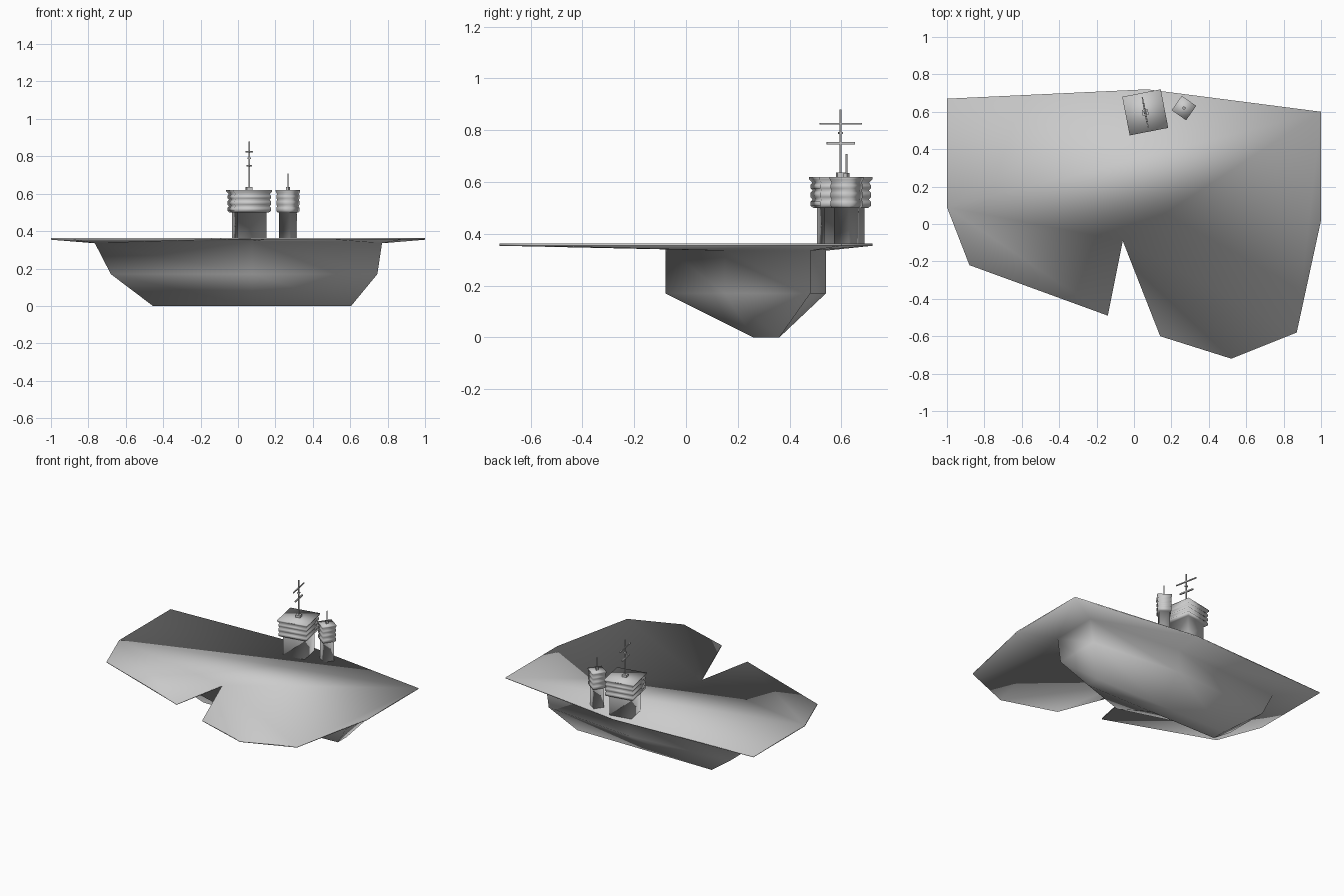
import bpy, bmesh, math
from mathutils import Matrix

if "Cube" in bpy.data.objects:
    bpy.data.objects.remove(bpy.data.objects["Cube"])


def finish(bm, name, smooth=True):
    bmesh.ops.recalc_face_normals(bm, faces=bm.faces[:])
    me = bpy.data.meshes.new(name)
    bm.to_mesh(me)
    bm.free()
    for p in me.polygons:
        p.use_smooth = smooth
    ob = bpy.data.objects.new(name, me)
    bpy.context.collection.objects.link(ob)
    return ob


def ring(bm, pts):
    return [bm.verts.new(p) for p in pts]


def loft(bm, rings):
    for a, b in zip(rings, rings[1:]):
        n = len(a)
        for i in range(n):
            j = (i + 1) % n
            bm.faces.new((a[i], a[j], b[j], b[i]))


# Flight deck and hull, one welded smooth shell
outline = [(-1, .67), (.07, .72), (1, .60), (1, .02), (.87, -.58), (.52, -.72),
           (.14, -.60), (-.06, -.09), (-.14, -.49), (-.88, -.22), (-1, .09)]
bm = bmesh.new()
top = ring(bm, [(x, y, .362) for x, y in outline])
rim = ring(bm, [(x, y, .354) for x, y in outline])
bm.faces.new(top)
loft(bm, [top, rim])

# hull sections: stern pair, back middle, bow pair, front middle
upper = ring(bm, [(.77, .15, .335), (.77, .48, .335), (.075, .54, .335),
                  (-.765, .48, .335), (-.765, .15, .335), (.075, -.08, .345)])
chine = ring(bm, [(.745, .15, .17), (.745, .48, .17), (.075, .54, .17),
                  (-.68, .48, .17), (-.68, .15, .17), (.075, -.08, .17)])
keel = ring(bm, [(.605, .26, 0), (.605, .36, 0), (.075, .36, 0),
                 (-.455, .36, 0), (-.455, .26, 0), (.075, .26, 0)])
loft(bm, [upper, chine, keel])
bm.faces.new(keel)

# sloping deck underside: rim indices joined to hull-top indices
underside = [((0, 1), (2, 3)), ((1, 2), (1, 2)), ((2, 3), (0, 1)), ((3, 4), (0,)),
             ((4, 5), (0,)), ((5,), (5, 0)), ((5, 6), (5,)), ((6, 7), (5,)),
             ((7,), (4, 5)), ((7, 8), (4,)), ((8, 9), (4,)), ((9, 10), (4,)),
             ((10, 0), (3, 4))]
for outer, inner in underside:
    bm.faces.new([rim[i] for i in outer] + [upper[i] for i in inner])
finish(bm, "deck_and_hull")

# Square tower: (height, share of the roof half-width)
PROFILE = [(.355, .74), (.50, .74), (.50, .86), (.508, .95), (.524, .95), (.533, .88),
           (.542, .95), (.558, .95), (.567, .88), (.576, .95), (.588, .95),
           (.597, .89), (.612, 1), (.62, 1)]


def tower(name, x, y, half, angle):
    bm = bmesh.new()
    rings = [ring(bm, [(sx * half * w, sy * half * w, z)
                       for sx, sy in ((-1, -1), (1, -1), (1, 1), (-1, 1))])
             for z, w in PROFILE]
    loft(bm, rings)
    bm.faces.new(rings[0])
    bm.faces.new(rings[-1])
    bm.transform(Matrix.Translation((x, y, 0)) @ Matrix.Rotation(angle, 4, 'Z'))
    return finish(bm, name)


def boxes(name, x, y, angle, parts):
    """Boxes given as (z centre, size x, size y, size z), stacked on one axis."""
    bm = bmesh.new()
    for z, sx, sy, sz in parts:
        bmesh.ops.create_cube(bm, size=1, matrix=Matrix.Translation((0, 0, z))
                              @ Matrix.Diagonal((sx, sy, sz, 1)))
    bm.transform(Matrix.Translation((x, y, 0)) @ Matrix.Rotation(angle, 4, 'Z'))
    return finish(bm, name, False)


A, B = math.radians(11), math.radians(-35)
tower("main_tower", .06, .597, .105, A)
tower("small_tower", .267, .62, .047, B)

# Masts with foot block, pole and crossbars
boxes("main_mast", .06, .597, A,
      [(.627, .032, .032, .018), (.755, .007, .007, .25), (.75, .009, .11, .009),
       (.79, .016, .016, .008), (.825, .007, .165, .007)])
boxes("small_mast", .267, .62, B,
      [(.627, .016, .016, .016), (.665, .005, .005, .085)])
